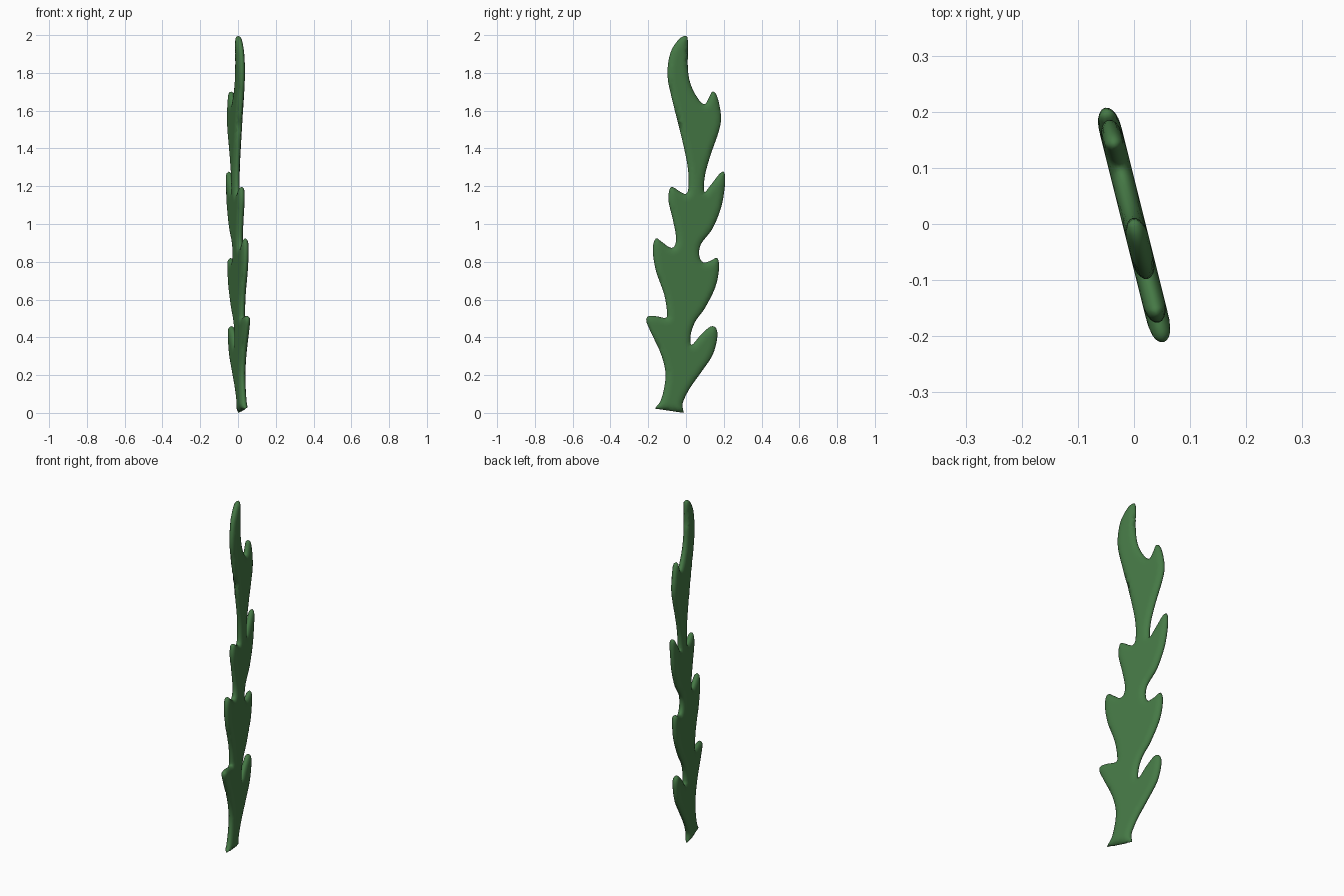
import bpy, bmesh, math
from mathutils import Vector
from mathutils.geometry import delaunay_2d_cdt

if "Cube" in bpy.data.objects:
    bpy.data.objects.remove(bpy.data.objects["Cube"])

HALF_THICK = 0.02     # half thickness of the blade
ROUND = 0.036         # width of the rounded rim
SLOPE = -0.25         # blade plane: x = SLOPE * y

# outline seen from the right (y, z): left edge upwards, right edge downwards
left = [(-.165, .028), (-.13, .08), (-.108, .2), (-.13, .31), (-.185, .43),
        (-.21, .49), (-.2, .516), (-.16, .517), (-.11, .508), (-.1, .53),
        (-.115, .63), (-.16, .76), (-.176, .87), (-.16, .928), (-.13, .912),
        (-.085, .88), (-.06, .89), (-.053, .94), (-.07, 1.03), (-.093, 1.13),
        (-.085, 1.193), (-.065, 1.198), (-.03, 1.175), (0, 1.165), (.013, 1.2),
        (.01, 1.3), (-.02, 1.45), (-.07, 1.65), (-.098, 1.79), (-.083, 1.91),
        (-.04, 1.98), (-.005, 2.0)]
right = [(.01, 1.975), (.01, 1.82), (.03, 1.73), (.07, 1.66), (.1, 1.64),
         (.12, 1.67), (.14, 1.706), (.165, 1.68), (.185, 1.58), (.175, 1.5),
         (.13, 1.37), (.1, 1.26), (.097, 1.175), (.13, 1.21), (.18, 1.273),
         (.204, 1.275), (.205, 1.2), (.185, 1.09), (.14, .98), (.08, .9),
         (.07, .84), (.09, .802), (.13, .81), (.165, .825), (.175, .77),
         (.155, .67), (.1, .56), (.05, .49), (.025, .42), (.03, .365),
         (.08, .42), (.13, .462), (.16, .452), (.165, .4), (.14, .31),
         (.08, .22), (.02, .135), (-.013, .07), (-.018, .04), (-.012, .005)]


def smooth_loop(pts, sub):
    """Closed Catmull-Rom curve through the points."""
    p, out, n = [Vector(q) for q in pts], [], len(pts)
    for i in range(n):
        a, b, c, d = (p[(i + k) % n] for k in (-1, 0, 1, 2))
        # keep the cut at the base straight
        if i == n - 1:
            a, d = b * 2 - c, c * 2 - b
        elif i == n - 2:
            d = c * 2 - b
        elif i == 0:
            a = b * 2 - c
        for s in range(sub):
            t = s / sub
            out.append(0.5 * (2 * b + (c - a) * t + (2 * a - 5 * b + 4 * c - d) * t * t
                              + (3 * b - a - 3 * c + d) * t ** 3))
    return out


rim = smooth_loop(left + right, 4)
N = len(rim)
segs = []
for i in range(N):
    a, e = rim[i], rim[(i + 1) % N] - rim[i]
    segs.append((a.x, a.y, e.x, e.y, e.length_squared))


def rim_distance(x, y):
    best = 9.0
    for ax, ay, ex, ey, l2 in segs:
        dx, dy = x - ax, y - ay
        if abs(dy) > 0.15:
            continue
        t = min(1.0, max(0.0, (dx * ex + dy * ey) / l2))
        best = min(best, (dx - t * ex) ** 2 + (dy - t * ey) ** 2)
    return math.sqrt(best)


def inside(x, y):
    hit = False
    for ax, ay, ex, ey, _ in segs:
        if (ay > y) != (ay + ey > y) and x < ax + ex * (y - ay) / ey:
            hit = not hit
    return hit


# interior points: rings close to the rim, then a regular grid
points = list(rim)
for off in (0.002, 0.007, 0.015):
    for i in range(N):
        t = (rim[(i + 1) % N] - rim[i - 1]).normalized()
        q = rim[i] + Vector((t.y, -t.x)) * off
        if inside(q.x, q.y) and rim_distance(q.x, q.y) > off * 0.95:
            points.append(q)
step = 0.013
for j in range(int(2 / step)):
    for i in range(int(0.44 / step)):
        q = Vector((-0.22 + (i + 0.5 * (j % 2)) * step, j * step))
        if inside(q.x, q.y) and rim_distance(q.x, q.y) > 0.021:
            points.append(q)

cdt = delaunay_2d_cdt(points, [(i, (i + 1) % N) for i in range(N)], [], 1, 1e-6)
verts2d, faces2d = cdt[0], cdt[2]

# pillow-shaped blade: two domed sides sharing the rim
normal = Vector((1, -SLOPE, 0)).normalized()
bm = bmesh.new()
sides = ([], [])
for v in verts2d:
    d = rim_distance(v.x, v.y)
    u = min(1.0, d / ROUND)
    h = HALF_THICK * math.sqrt(max(0.0, 1 - (1 - u) ** 2))
    base = Vector((SLOPE * v.x, v.x, v.y))
    if d < 1e-4:
        one = bm.verts.new(base)
        sides[0].append(one)
        sides[1].append(one)
    else:
        sides[0].append(bm.verts.new(base + normal * h))
        sides[1].append(bm.verts.new(base - normal * h))
for f in faces2d:
    for side in sides:
        tri = [side[k] for k in f]
        if bm.faces.get(tri) is None:
            bm.faces.new(tri)
bmesh.ops.delete(bm, geom=[v for v in bm.verts if not v.link_faces], context='VERTS')
bmesh.ops.recalc_face_normals(bm, faces=bm.faces)
for f in bm.faces:
    f.smooth = True

mesh = bpy.data.meshes.new("leaf_blade")
bm.to_mesh(mesh)
bm.free()
leaf = bpy.data.objects.new("leaf_blade", mesh)
bpy.context.collection.objects.link(leaf)

green = bpy.data.materials.new("leaf_green")
green.diffuse_color = (0.06, 0.19, 0.06, 1)
green.use_nodes = True
green.node_tree.nodes["Principled BSDF"].inputs["Base Color"].default_value = green.diffuse_color
mesh.materials.append(green)

# rest exactly on the ground
low = min(v.co.z for v in mesh.vertices)
for v in mesh.vertices:
    v.co.z -= low
